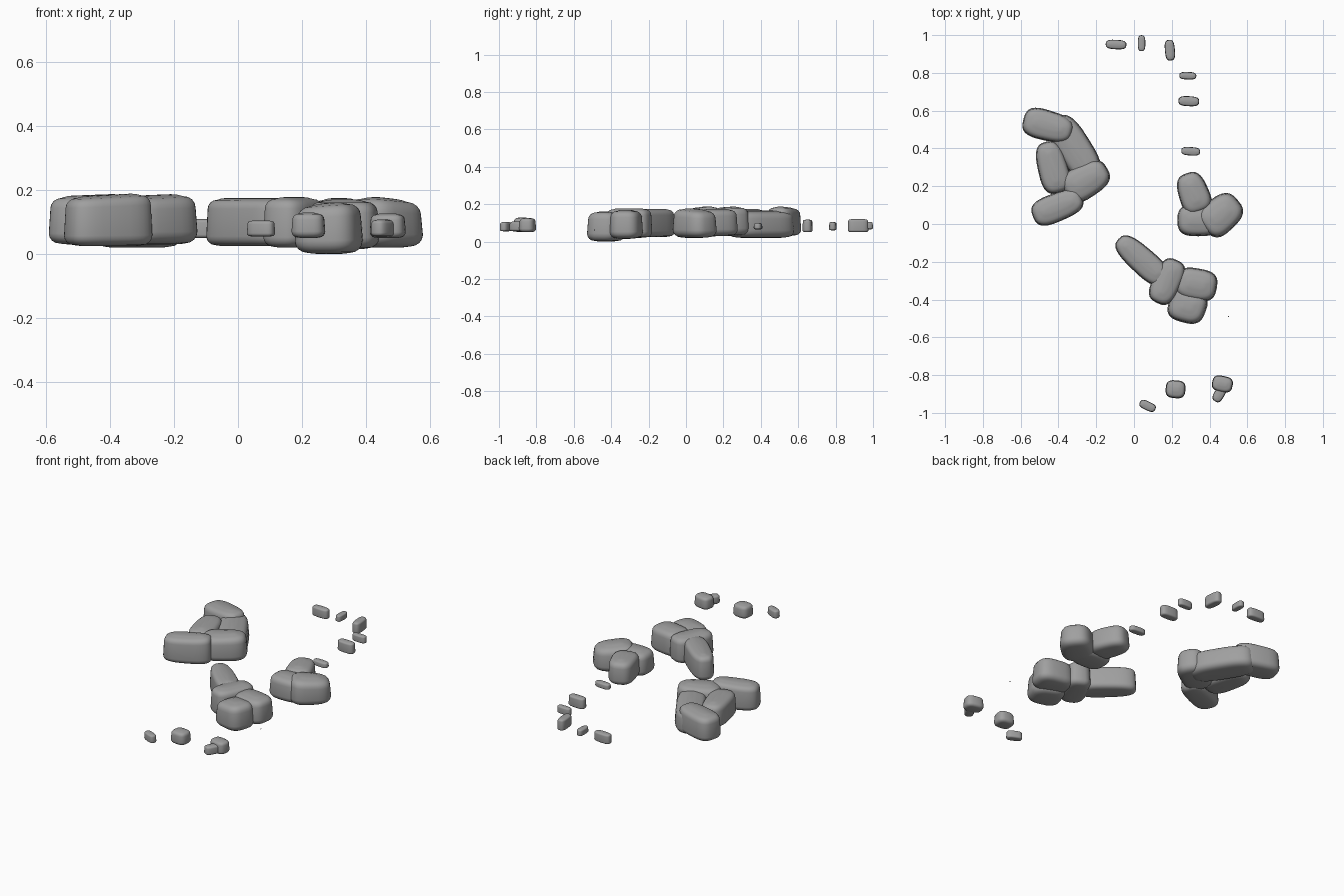
import bpy
import bmesh
from math import sin, cos, pi, radians, copysign

start_cube = bpy.data.objects.get("Cube")
if start_cube:
    bpy.data.objects.remove(start_cube, do_unlink=True)

# Single stone colour
stone = bpy.data.materials.new("stone_grey")
stone.use_nodes = True
grey = (0.35, 0.35, 0.35, 1)
stone.diffuse_color = grey
stone.node_tree.nodes["Principled BSDF"].inputs["Base Color"].default_value = grey


def squircle(angle):
    """Unit outline between a circle and a square."""
    def soften(v):
        return copysign(abs(v) ** (2 / 3), v)
    return soften(cos(angle)), soften(sin(angle))


def rock(name, x, y, length, width, turn, low, high, taper=0, slope=0, sides=32):
    """Worn slab with rounded rims; taper widens the far end, slope lifts its top."""
    half_l, half_w = length / 2, width / 2
    height = high - low
    rim = min(height * 0.25, half_w * 0.4)

    # Profile rows: inset from the outline, height
    profile = [(half_w * 0.8, low), (half_w * 0.55, low + rim * 0.04)]
    arc = [i * pi / 8 for i in range(5)]
    profile += [(rim * (1 - sin(a)), low + rim * (1.1 - cos(a))) for a in arc]
    profile += [(rim * (1 - cos(a)) + rim * 0.15, high - rim * (1.2 - sin(a))) for a in arc]
    profile += [(half_w * 0.65, high - rim * 0.06), (half_w * 0.85, high)]

    bm = bmesh.new()
    rings = []
    spin = radians(turn)
    for inset, z in profile:
        ring = []
        for i in range(sides):
            u, v = squircle(2 * pi * i / sides)
            px = u * (half_l - inset)
            py = v * (half_w - inset) * (1 + taper * u)
            lift = slope * px / half_l * (z - low) / height
            ring.append(bm.verts.new((px * cos(spin) - py * sin(spin),
                                      px * sin(spin) + py * cos(spin),
                                      z + lift)))
        rings.append(ring)
    for a, b in zip(rings, rings[1:]):
        for i in range(sides):
            j = (i + 1) % sides
            bm.faces.new((a[i], a[j], b[j], b[i]))
    bm.faces.new(rings[0][::-1])
    bm.faces.new(rings[-1])
    for face in bm.faces:
        face.smooth = True

    mesh = bpy.data.meshes.new(name)
    bm.to_mesh(mesh)
    bm.free()
    mesh.materials.append(stone)
    obj = bpy.data.objects.new(name, mesh)
    obj.location = (x, y, 0)
    bpy.context.collection.objects.link(obj)
    return obj


# Boulders of the right-hand group
rock("right_back_boulder", -0.455, 0.52, 0.27, 0.16, -15, 0.03, 0.185, -0.08, 0.005)
rock("right_inner_boulder", -0.315, 0.40, 0.38, 0.18, -58, 0.02, 0.165)
rock("right_outer_boulder", -0.43, 0.30, 0.28, 0.16, -75, 0.03, 0.175, 0.08)
rock("right_point_boulder", -0.255, 0.23, 0.26, 0.18, 30, 0.03, 0.185, -0.1, 0.005)
rock("right_front_boulder", -0.405, 0.09, 0.28, 0.15, 22, 0.025, 0.185, -0.05, 0.007)

# Boulders of the left-hand group
rock("left_back_boulder", 0.315, 0.165, 0.22, 0.16, -70, 0.03, 0.175, 0.1)
rock("left_inner_boulder", 0.34, 0.02, 0.22, 0.17, 0, 0.02, 0.165)
rock("left_outer_boulder", 0.46, 0.05, 0.235, 0.19, 40, 0.02, 0.175, -0.08, -0.01)

# Boulders of the front group
rock("front_long_boulder", 0.04, -0.19, 0.33, 0.14, -42, 0.025, 0.175, 0.08)
rock("front_middle_boulder", 0.175, -0.305, 0.25, 0.15, 65, 0.02, 0.178)
rock("front_side_boulder", 0.33, -0.32, 0.22, 0.17, -10, 0.015, 0.17)
rock("front_low_boulder", 0.285, -0.43, 0.20, 0.19, -20, 0, 0.16, -0.08, 0.008)

# Scattered pebbles: x, y, length, width, turn, bottom, top
pebbles = {
    "back": [
        (-0.095, 0.95, 0.11, 0.05, -3, 0.05, 0.11),
        (0.04, 0.957, 0.085, 0.04, 90, 0.065, 0.105),
        (0.19, 0.92, 0.11, 0.053, 95, 0.05, 0.12),
        (0.285, 0.785, 0.09, 0.04, -2, 0.06, 0.105),
        (0.29, 0.65, 0.11, 0.053, -3, 0.05, 0.118),
        (0.30, 0.385, 0.10, 0.045, -4, 0.065, 0.1),
    ],
    "front": [
        (0.072, -0.963, 0.09, 0.047, -25, 0.055, 0.105),
        (0.22, -0.875, 0.105, 0.095, -5, 0.05, 0.13),
        (0.468, -0.847, 0.11, 0.085, -12, 0.05, 0.127),
        (0.452, -0.90, 0.09, 0.055, 60, 0.055, 0.108),
        (0.50, -0.49, 0.006, 0.005, 0, 0.06, 0.065),
    ],
}
for side, stones in pebbles.items():
    for number, values in enumerate(stones, 1):
        rock(f"{side}_pebble_{number}", *values, sides=24)
